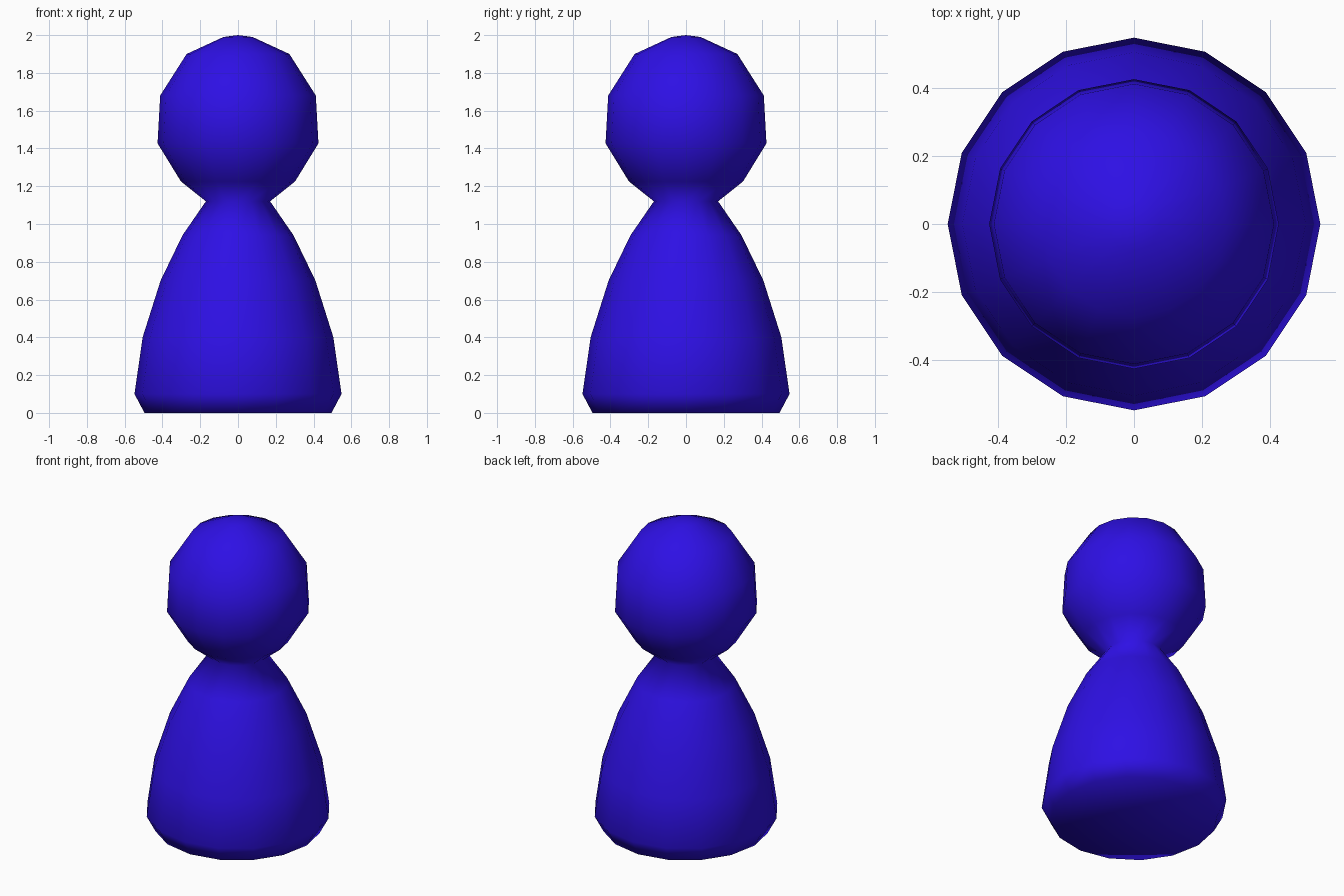
import bpy
import bmesh
from math import pi

if "Cube" in bpy.data.objects:
    bpy.data.objects.remove(bpy.data.objects["Cube"])

# Half profile (radius, height) from base centre up to crown
PROFILE = [
    (0, 0), (0.495, 0), (0.548, 0.10), (0.505, 0.40), (0.41, 0.70),
    (0.294, 0.94), (0.17, 1.12),                       # body up to neck
    (0.302, 1.225), (0.426, 1.427), (0.412, 1.68),
    (0.272, 1.90), (0.077, 1.99), (0, 2.0),            # head
]
SIDES = 16

# Turn the profile round the z axis
bm = bmesh.new()
verts = [bm.verts.new((r, 0, z)) for r, z in PROFILE]
edges = [bm.edges.new(pair) for pair in zip(verts, verts[1:])]
bmesh.ops.spin(bm, geom=verts + edges, cent=(0, 0, 0), axis=(0, 0, 1),
               angle=2 * pi, steps=SIDES, use_duplicate=False)
bmesh.ops.remove_doubles(bm, verts=bm.verts[:], dist=0.0005)
bmesh.ops.recalc_face_normals(bm, faces=bm.faces[:])
for face in bm.faces:
    face.smooth = True

mesh = bpy.data.meshes.new("pawn")
bm.to_mesh(mesh)
bm.free()
pawn = bpy.data.objects.new("pawn", mesh)
bpy.context.collection.objects.link(pawn)

# Blue finish
blue = bpy.data.materials.new("blue")
blue.diffuse_color = (0.027, 0.005, 0.78, 1)
blue.use_nodes = True
blue.node_tree.nodes["Principled BSDF"].inputs["Base Color"].default_value = blue.diffuse_color
mesh.materials.append(blue)
